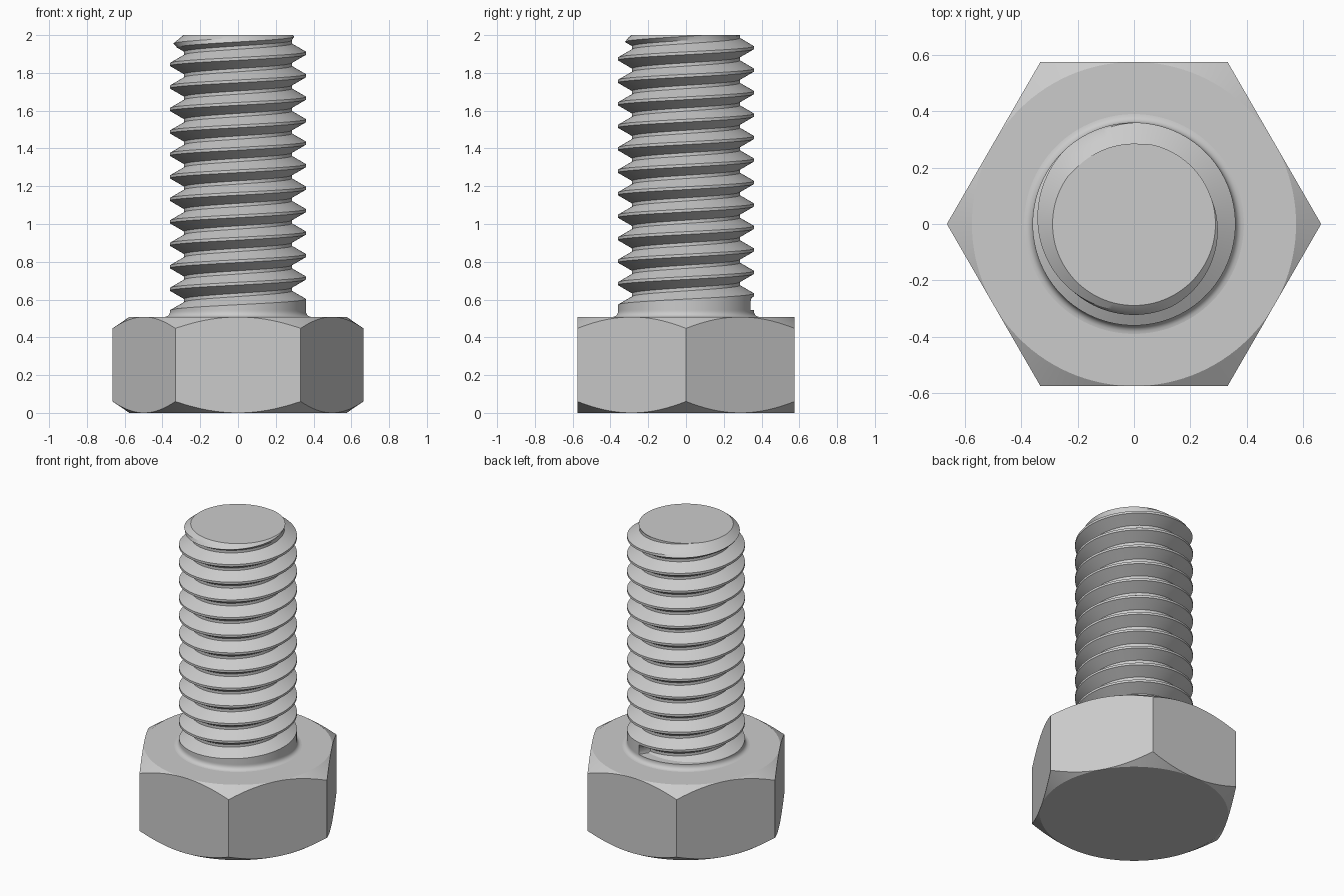
import bpy, bmesh, math

cube = bpy.data.objects.get("Cube")
if cube:
    bpy.data.objects.remove(cube, do_unlink=True)

STEEL = (0.6, 0.6, 0.6, 1)
steel = bpy.data.materials.new("grey_steel")
steel.use_nodes = True
steel.diffuse_color = STEEL
steel.node_tree.nodes["Principled BSDF"].inputs["Base Color"].default_value = STEEL

TAU = 2 * math.pi
N = 120                          # columns around the axis
HEAD_TOP, COLLAR_TOP, TOP = 0.508, 0.545, 2.0
FLAT = 0.575                     # half the width across flats
MAJOR, MINOR, PITCH = 0.36, 0.285, 0.119
CREST, FLANK = 0.0075, 1.73      # half crest width, flank slope
START = math.radians(75)         # where the groove begins


def finish(bm, name, angle):
    bmesh.ops.remove_doubles(bm, verts=bm.verts, dist=1e-5)
    bmesh.ops.recalc_face_normals(bm, faces=bm.faces)
    mesh = bpy.data.meshes.new(name)
    bm.to_mesh(mesh)
    bm.free()
    mesh.materials.append(steel)
    ob = bpy.data.objects.new(name, mesh)
    bpy.context.collection.objects.link(ob)
    bpy.ops.object.select_all(action='DESELECT')
    ob.select_set(True)
    bpy.context.view_layer.objects.active = ob
    bpy.ops.object.shade_smooth_by_angle(angle=math.radians(angle))
    return ob


def add_ring(bm, point):
    """Ring of vertices; point(angle) gives radius and height."""
    ring = []
    for j in range(N):
        a = TAU * j / N
        r, z = point(a)
        ring.append(bm.verts.new((r * math.cos(a), r * math.sin(a), z)))
    return ring


def stack(name, points, angle):
    """Closed solid through a list of rings, capped at both ends."""
    bm = bmesh.new()
    rings = [add_ring(bm, p) for p in points]
    for low, high in zip(rings, rings[1:]):
        for j in range(N):
            k = (j + 1) % N
            bm.faces.new((low[j], low[k], high[k], high[j]))
    bm.faces.new(rings[0][::-1])
    bm.faces.new(rings[-1])
    return finish(bm, name, angle)


# Hexagonal head, its corners trimmed by a cone at both ends
def hex_radius(a):
    return FLAT / math.cos(a % (TAU / 6) - TAU / 12)


def drop(a):
    return (hex_radius(a) - FLAT) * 0.68


stack("hex_head", [
    lambda a: (FLAT, 0),
    lambda a: (hex_radius(a), drop(a)),
    lambda a: (hex_radius(a), HEAD_TOP - drop(a)),
    lambda a: (FLAT, HEAD_TOP),
], 20)

# Filleted collar under the thread
FILLET = 0.03
collar = [lambda a: (MAJOR + FILLET, HEAD_TOP - 0.01)]
for i in range(6):
    t = i / 5 * math.pi / 2
    collar.append(lambda a, t=t: (MAJOR + FILLET * (1 - math.sin(t)),
                                  HEAD_TOP + FILLET * (1 - math.cos(t))))
collar.append(lambda a: (MAJOR, COLLAR_TOP))
stack("collar", collar, 40)


# Threaded shank: a right-handed helical profile trimmed at both ends
def crest_height(a):
    return 0.595 + PITCH * a / TAU


def thread_radius(a, z):
    solid_below = crest_height(a) - (PITCH if a >= START else 0)
    if z < solid_below:
        r = MAJOR
    else:
        u = (z - crest_height(a)) % PITCH
        d = min(u, PITCH - u)
        r = max(MINOR, min(MAJOR, MAJOR - (d - CREST) * FLANK))
    return min(r, MINOR + 0.004 + (TOP - z) * 1.2)      # end chamfer


root = CREST + (MAJOR - MINOR) / FLANK
mid = (CREST + root) / 2
offsets = [-CREST, CREST, mid, root, PITCH - root, PITCH - mid]

bm = bmesh.new()
columns = []
for j in range(N + 1):
    a = TAU * j / N
    col = []
    for turn in range(-3, 14):
        for off in offsets:
            z = crest_height(a) + turn * PITCH + off
            z = max(COLLAR_TOP, min(TOP, z))
            r = thread_radius(a, z)
            col.append(bm.verts.new((r * math.cos(a), r * math.sin(a), z)))
    columns.append(col)
for left, right in zip(columns, columns[1:]):
    for k in range(len(left) - 1):
        bm.faces.new((left[k], right[k], right[k + 1], left[k + 1]))
bm.faces.new([col[-1] for col in columns[:-1]])         # flat tip
finish(bm, "threaded_shank", 25)
